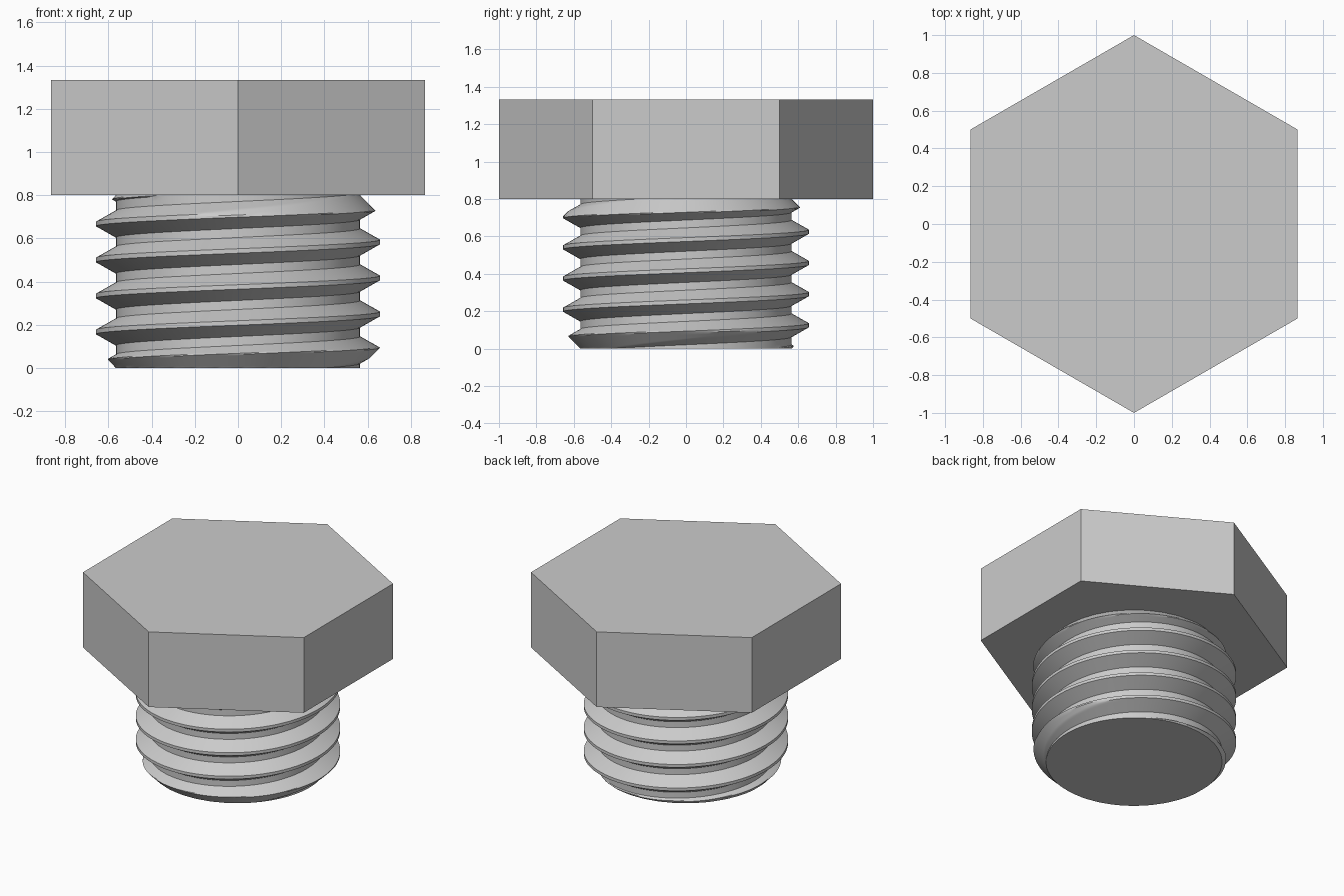
import bpy, bmesh, math

if "Cube" in bpy.data.objects:
    bpy.data.objects.remove(bpy.data.objects["Cube"], do_unlink=True)

# One plain grey for the whole bolt
GREY = (0.6, 0.6, 0.6, 1.0)
steel = bpy.data.materials.new("light_grey")
steel.use_nodes = True
steel.diffuse_color = GREY
steel.node_tree.nodes["Principled BSDF"].inputs["Base Color"].default_value = GREY

SHANK_TOP, HEAD_TOP = 0.8, 1.333
ROOT, CREST = 0.565, 0.657
PITCH, SEGMENTS = SHANK_TOP * 5 / 24, 128

# Hexagonal head with corners at front and back
bpy.ops.mesh.primitive_cylinder_add(vertices=6, radius=1, depth=HEAD_TOP - SHANK_TOP,
                                    location=(0, 0, (HEAD_TOP + SHANK_TOP) / 2))
head = bpy.context.object
head.name = "hex_head"
head.data.materials.append(steel)


def thread_profile():
    """One pitch of the thread as (height fraction, radius), centred on the crest."""
    corners = [(-0.5, ROOT), (-0.375, ROOT), (-0.0625, CREST),
               (0.0625, CREST), (0.375, ROOT), (0.5, ROOT)]
    steps = [1, 10, 2, 10, 1]
    points = []
    for (h0, r0), (h1, r1), n in zip(corners, corners[1:], steps):
        points += [(h0 + (h1 - h0) * k / n, r0 + (r1 - r0) * k / n) for k in range(n)]
    return points


# Right-handed helical surface, chamfered at both ends
profile = thread_profile()
per_turn = len(profile)
bm = bmesh.new()
rows = []
for turn in range(-2, 7):
    for h, r in profile:
        row = []
        for i in range(SEGMENTS):
            a = math.tau * i / SEGMENTS
            z = PITCH * (turn + 0.5 + h + i / SEGMENTS)
            limit = max(ROOT, ROOT + min(z, SHANK_TOP - z))
            radius = min(r, limit)
            row.append(bm.verts.new((radius * math.cos(a), radius * math.sin(a), z)))
        rows.append(row)

# Each row joins the row one pitch higher where the turn closes
for j in range(len(rows) - per_turn - 1):
    low = rows[j] + [rows[j + per_turn][0]]
    high = rows[j + 1] + [rows[j + per_turn + 1][0]]
    for i in range(SEGMENTS):
        bm.faces.new((low[i], low[i + 1], high[i + 1], high[i]))

# Trim the shank flat at both ends and cap it
for z, side in ((0, -1), (SHANK_TOP, 1)):
    cut = bmesh.ops.bisect_plane(bm, geom=bm.verts[:] + bm.edges[:] + bm.faces[:],
                                 plane_co=(0, 0, z), plane_no=(0, 0, side),
                                 clear_outer=True)
    rim = [e for e in cut["geom_cut"] if isinstance(e, bmesh.types.BMEdge)]
    bmesh.ops.holes_fill(bm, edges=rim, sides=0)
bmesh.ops.delete(bm, geom=[v for v in bm.verts if not v.link_faces], context="VERTS")
bmesh.ops.recalc_face_normals(bm, faces=bm.faces[:])

mesh = bpy.data.meshes.new("threaded_shank")
bm.to_mesh(mesh)
bm.free()
mesh.materials.append(steel)
shank = bpy.data.objects.new("threaded_shank", mesh)
bpy.context.collection.objects.link(shank)

# Smooth around the thread, sharp along crests, roots and rims
bpy.ops.object.select_all(action="DESELECT")
shank.select_set(True)
bpy.context.view_layer.objects.active = shank
bpy.ops.object.shade_smooth_by_angle(angle=math.radians(25))
